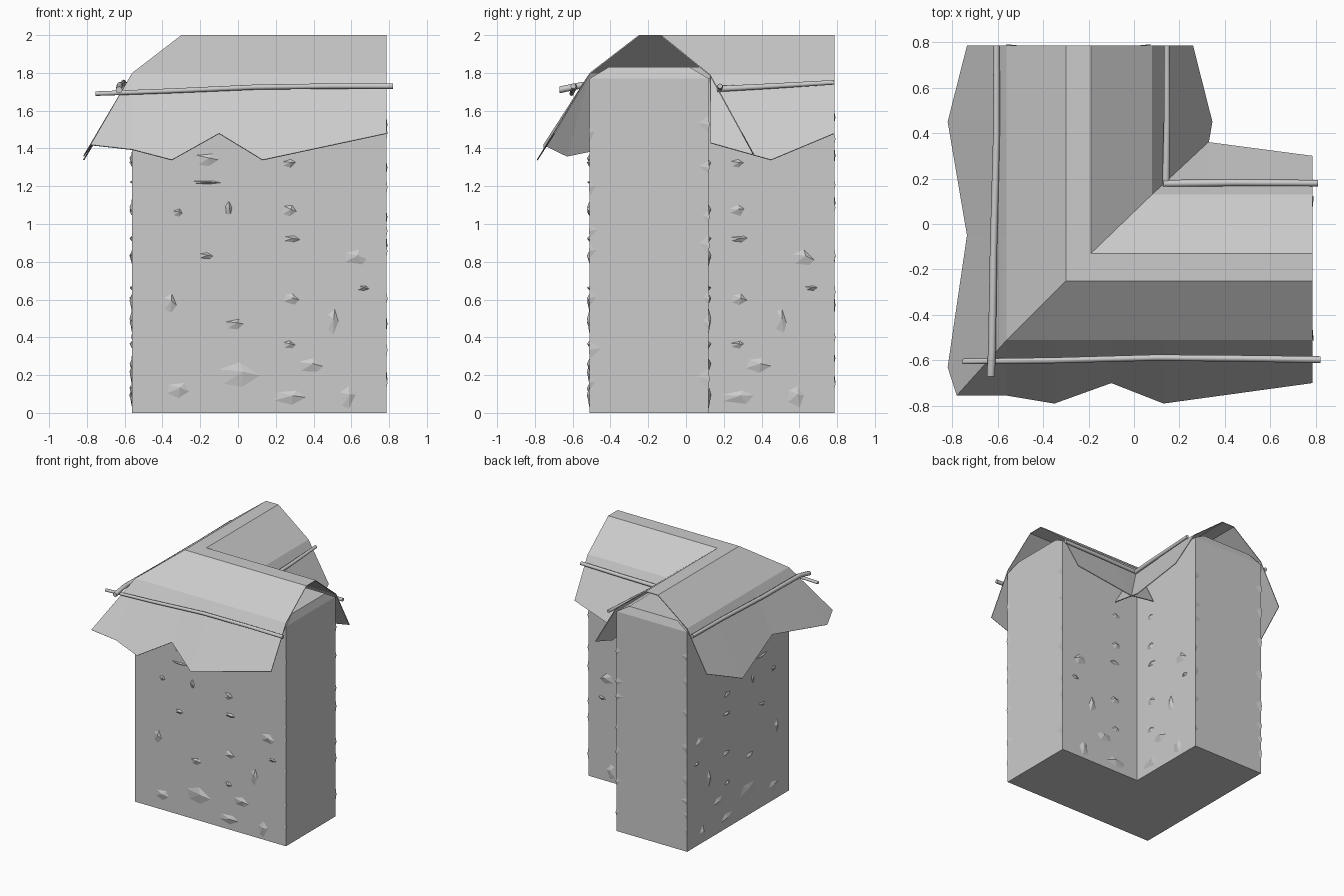
import bpy, bmesh, math, random
from mathutils import Vector

if "Cube" in bpy.data.objects:
    bpy.data.objects.remove(bpy.data.objects["Cube"])

random.seed(4)
X0, X1, Y0, Y1, END = -0.56, 0.07, -0.51, 0.12, 0.785   # wall faces and arm ends


def finish(name, bm, smooth=None):
    me = bpy.data.meshes.new(name)
    bm.to_mesh(me)
    bm.free()
    ob = bpy.data.objects.new(name, me)
    bpy.context.collection.objects.link(ob)
    if smooth:
        bpy.ops.object.select_all(action='DESELECT')
        bpy.context.view_layer.objects.active = ob
        ob.select_set(True)
        bpy.ops.object.shade_smooth_by_angle(angle=math.radians(smooth))
    return ob


def ell(d, e):
    """L-shaped outline, pulled in by d on the sides and e at the arm ends."""
    return [(X0 + d, Y0 + d), (END - e, Y0 + d), (END - e, Y1 - d),
            (X1 - d, Y1 - d), (X1 - d, END - e), (X0 + d, END - e)]


# corner wall: straight L-shaped body with a low sloped cap
bm = bmesh.new()
rings = [[bm.verts.new((x, y, z)) for x, y in ell(d, e)]
         for d, e, z in [(0, 0, 0), (0, 0, 1.77), (0.1, 0.02, 1.83)]]
for a, b in zip(rings, rings[1:]):
    for i in range(6):
        j = (i + 1) % 6
        bm.faces.new((a[i], a[j], b[j], b[i]))
bm.faces.new(rings[0][::-1])
bm.faces.new(rings[-1])
bmesh.ops.recalc_face_normals(bm, faces=bm.faces)
finish("wall", bm)

# stones: shallow bumps on the plaster, each as (along, height, width, tall)
STONES = [(-.32, .12, .14, .10), (0, .20, .26, .15), (.27, .08, .20, .09), (.58, .08, .10, .14),
          (.38, .25, .16, .09), (-.36, .58, .08, .12), (-.02, .47, .11, .07), (.27, .36, .08, .05),
          (.50, .48, .07, .16), (.28, .60, .10, .07), (.62, .82, .14, .10), (.28, .92, .11, .04),
          (-.17, .83, .09, .04), (-.18, 1.22, .20, .02), (.27, 1.07, .09, .07), (-.05, 1.08, .04, .09),
          (-.32, 1.06, .06, .05), (.27, 1.32, .08, .05), (-.17, 1.34, .15, .08), (.66, .66, .08, .03)]


def stones(name, origin, u, n, low):
    bm = bmesh.new()
    o, u, n, up = Vector(origin), Vector(u), Vector(n), Vector((0, 0, 1))
    for s, z, w, h in STONES:
        if s - w / 2 < low:
            continue
        c = o + u * s + up * z
        rim = []
        for k in range(5):
            a = math.tau * (k + random.uniform(-.25, .25)) / 5
            rim.append(bm.verts.new(c + u * w / 2 * math.cos(a) + up * h / 2 * math.sin(a) - n * .002))
        tip = bm.verts.new(c + u * w * .1 + up * h * .12 + n * .014)
        for k in range(5):
            bm.faces.new((rim[k], rim[(k + 1) % 5], tip))
    for f in bm.faces:
        f.normal_update()
        if f.normal.dot(n) < 0:
            f.normal_flip()
    finish(name, bm)


stones("front_stones", (0, Y0, 0), (1, 0, 0), (0, -1, 0), -.6)
stones("left_stones", (X0, 0, 0), (0, 1, 0), (-1, 0, 0), -.6)
stones("inner_front_stones", (0, Y1, 0), (1, 0, 0), (0, 1, 0), X1)
stones("inner_left_stones", (X1, 0, 0), (0, 1, 0), (1, 0, 0), Y1)


# chipped plaster slivers up the vertical edges of both arm ends
def chips(name, corner, inward, n):
    bm = bmesh.new()
    c, i, n = Vector(corner), Vector(inward), Vector(n)
    z = .12
    while z < 1.55:
        h, w = random.uniform(.06, .12), random.uniform(.02, .06)
        a, b, d, t = (bm.verts.new(c + p) for p in (
            Vector((0, 0, z)), Vector((0, 0, z + h)), i * w + Vector((0, 0, z + h * .6)),
            n * .006 - i * .004 + Vector((0, 0, z + h * .5))))
        for f in ((a, b, t), (b, d, t), (d, a, t)):
            bm.faces.new(f)
        z += h + random.uniform(.03, .2)
    bmesh.ops.recalc_face_normals(bm, faces=bm.faces)
    finish(name, bm)


chips("right_end_chips_outer", (END, Y0, 0), (0, 1, 0), (1, 0, 0))
chips("right_end_chips_inner", (END, Y1, 0), (0, -1, 0), (1, 0, 0))
chips("back_end_chips_outer", (X0, END, 0), (1, 0, 0), (0, 1, 0))
chips("back_end_chips_inner", (X1, END, 0), (-1, 0, 0), (0, 1, 0))

# cloth cover: flat ridge, sloped shoulders and ragged hanging hem
bm = bmesh.new()


def drape(ridge, knee, hem):
    rows = [[bm.verts.new(p) for p in r] for r in (ridge, knee, hem)]
    for a, b in zip(rows, rows[1:]):
        for i in range(len(a) - 1):
            bm.faces.new((a[i], a[i + 1], b[i + 1], b[i]))


hem = [(END, -.70, 1.48), (.13, -.79, 1.34), (-.10, -.70, 1.48),
       (-.35, -.79, 1.34), (-.56, -.755, 1.395), (-.78, -.755, 1.42)]
drape([(max(p[0], -.30), -.25, 2) for p in hem], [(max(p[0], -.56), -.51, 1.8) for p in hem], hem)
hem = [(-.78, -.755, 1.42), (-.82, -.63, 1.36), (-.735, -.05, 1.48), (-.82, .45, 1.34), (-.735, END, 1.48)]
drape([(-.30, max(p[1], -.25), 2) for p in hem], [(-.56, max(p[1], -.51), 1.8) for p in hem], hem)
hem = [(.08, .32, 1.43), (.33, .36, 1.37), (END, .30, 1.48)]
drape([(-.19, -.13, 2), (.33, -.13, 2), (END, -.13, 2)], [(p[0], .13, 1.79) for p in hem], hem)
hem = [(.29, .13, 1.43), (.345, .45, 1.34), (.26, END, 1.48)]
drape([(-.19, -.13, 2), (-.19, .45, 2), (-.19, END, 2)], [(.08, p[1], 1.79) for p in hem], hem)
for quad in ([(-.30, -.25), (END, -.25), (END, -.13), (-.19, -.13)],
             [(-.30, -.25), (-.19, -.13), (-.19, END), (-.30, END)]):
    bm.faces.new([bm.verts.new((x, y, 2)) for x, y in quad])
bmesh.ops.remove_doubles(bm, verts=bm.verts, dist=.001)
for f in bm.faces:
    f.normal_update()
    if f.normal.z < 0:
        f.normal_flip()
cover = finish("cloth_cover", bm)
cover.modifiers.new("thickness", 'SOLIDIFY').thickness = .006


# bent poles weighing down the cloth
def pole(name, pts, r0, r1, sides=8):
    bm = bmesh.new()
    pts = [Vector(p) for p in pts]
    d = (pts[-1] - pts[0]).normalized()
    s = d.cross(Vector((0, 0, 1))).normalized()
    t = s.cross(d)
    rings = []
    for i, p in enumerate(pts):
        r = r0 + (r1 - r0) * i / (len(pts) - 1)
        rings.append([bm.verts.new(p + r * (s * math.cos(k * math.tau / sides) + t * math.sin(k * math.tau / sides)))
                      for k in range(sides)])
    for a, b in zip(rings, rings[1:]):
        for k in range(sides):
            j = (k + 1) % sides
            bm.faces.new((a[k], a[j], b[j], b[k]))
    bm.faces.new(rings[0])
    bm.faces.new(rings[-1])
    bmesh.ops.recalc_face_normals(bm, faces=bm.faces)
    finish(name, bm, 50)


pole("front_pole", [(-.755, -.605, 1.69), (-.35, -.60, 1.705), (.1, -.588, 1.725), (.5, -.592, 1.73),
                    (.82, -.597, 1.73)], .012, .015)
pole("left_pole", [(-.63, -.67, 1.71), (-.625, -.55, 1.735), (-.618, -.1, 1.735), (-.605, .4, 1.745),
                   (-.605, END, 1.75)], .018, .014)
pole("inner_front_pole", [(.13, .178, 1.72), (.45, .182, 1.725), (.81, .18, 1.73)], .016, .014)
pole("inner_left_pole", [(.14, .165, 1.715), (.145, .45, 1.73), (.145, END, 1.75)], .016, .012)
